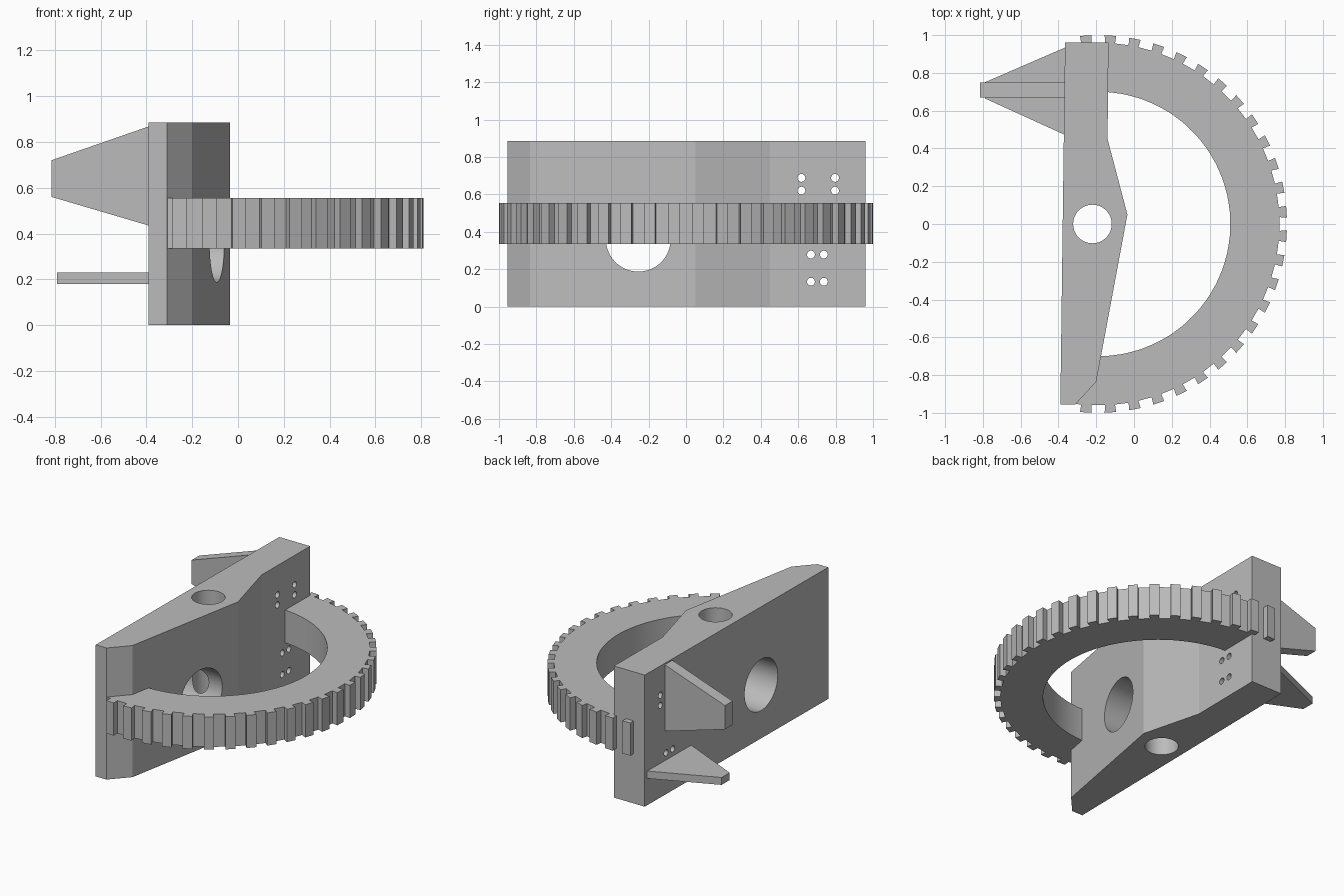
import bpy, bmesh, math
from mathutils import Vector, Matrix

if "Cube" in bpy.data.objects:
    bpy.data.objects.remove(bpy.data.objects["Cube"])

grey = bpy.data.materials.new("plain grey")
grey.diffuse_color = (0.5, 0.5, 0.5, 1)
grey.use_nodes = True
grey.node_tree.nodes["Principled BSDF"].inputs["Base Color"].default_value = grey.diffuse_color


def finish(bm, name):
    bmesh.ops.recalc_face_normals(bm, faces=bm.faces)
    mesh = bpy.data.meshes.new(name)
    bm.to_mesh(mesh)
    bm.free()
    mesh.materials.append(grey)
    ob = bpy.data.objects.new(name, mesh)
    bpy.context.collection.objects.link(ob)
    return ob


def extrude(bm, faces, offset):
    geo = bmesh.ops.extrude_face_region(bm, geom=faces, use_keep_orig=True)["geom"]
    moved = [g for g in geo if isinstance(g, bmesh.types.BMVert)]
    bmesh.ops.translate(bm, verts=moved, vec=offset)


def prism(name, points, offset):
    bm = bmesh.new()
    face = bm.faces.new([bm.verts.new(p) for p in points])
    extrude(bm, [face], Vector(offset))
    return finish(bm, name)


def smooth(ob):
    bpy.ops.object.select_all(action='DESELECT')
    ob.select_set(True)
    bpy.context.view_layer.objects.active = ob
    bpy.ops.object.shade_smooth_by_angle(angle=math.radians(12))


def drill(target, name, centre, radius, axis, sides):
    bm = bmesh.new()
    rot = Matrix.Rotation(math.pi / 2, 4, 'Y') if axis == 'X' else Matrix()
    bmesh.ops.create_cone(bm, cap_ends=True, segments=sides, radius1=radius,
                          radius2=radius, depth=3,
                          matrix=Matrix.Translation(centre) @ rot)
    cutter = finish(bm, name)
    cutter.hide_render = True
    mod = target.modifiers.new(name, 'BOOLEAN')
    mod.operation, mod.solver, mod.object = 'DIFFERENCE', 'EXACT', cutter
    bpy.context.view_layer.objects.active = target
    bpy.ops.object.modifier_apply(modifier=name)
    bpy.data.objects.remove(cutter)


# Main block: tall bar with a bulged inner side
outline = [(-0.365, 0.96), (-0.135, 0.96), (-0.14, 0.45), (-0.035, 0.05),
           (-0.20, -0.835), (-0.31, -0.955), (-0.39, -0.955)]
block = prism("block", [(x, y, 0) for x, y in outline], (0, 0, 0.885))

# Shaft bore, side bore and pin holes
drill(block, "shaft_bore", (-0.22, 0, 0.44), 0.102, 'Z', 64)
drill(block, "side_bore", (-0.2, -0.255, 0.36), 0.173, 'X', 64)
pins = [(y, z) for y in (0.617, 0.797) for z in (0.62, 0.688)]
pins += [(y, z) for y in (0.668, 0.737) for z in (0.133, 0.278)]
for y, z in pins:
    drill(block, "pin_hole", (-0.2, y, z), 0.021, 'X', 32)
smooth(block)

# Upright fin and flat fin on the outer side
prism("upright_fin", [(-0.34, 0.67, 0.885), (-0.815, 0.67, 0.72),
                      (-0.815, 0.67, 0.56), (-0.34, 0.67, 0.42)], (0, 0.08, 0))
prism("flat_fin", [(-0.34, 0.945, 0.18), (-0.79, 0.75, 0.18),
                   (-0.79, 0.665, 0.18), (-0.34, 0.46, 0.18)], (0, 0, 0.05))

# Toothed half ring
CX, INNER, ROOT, TIP = -0.19, 0.70, 0.96, 1.0


def polar(bm, r, deg):
    a = math.radians(deg)
    return bm.verts.new((CX + r * math.cos(a), r * math.sin(a), 0.335))


bm = bmesh.new()
teeth = [3.75 + 7.5 * k for k in range(-13, 13)]
angles = [-98] + [t + s for t in teeth for s in (-1.6, 1.6)] + [98]
inner = [polar(bm, INNER, a) for a in angles]
root = [polar(bm, ROOT, a) for a in angles]
faces = []
for i in range(len(angles) - 1):
    faces.append(bm.faces.new((inner[i], root[i], root[i + 1], inner[i + 1])))
    if i % 2:
        tips = [polar(bm, TIP, angles[i] - 0.15), polar(bm, TIP, angles[i + 1] + 0.15)]
        faces.append(bm.faces.new((root[i], tips[0], tips[1], root[i + 1])))
extrude(bm, faces, Vector((0, 0, 0.22)))
smooth(finish(bm, "toothed_ring"))
